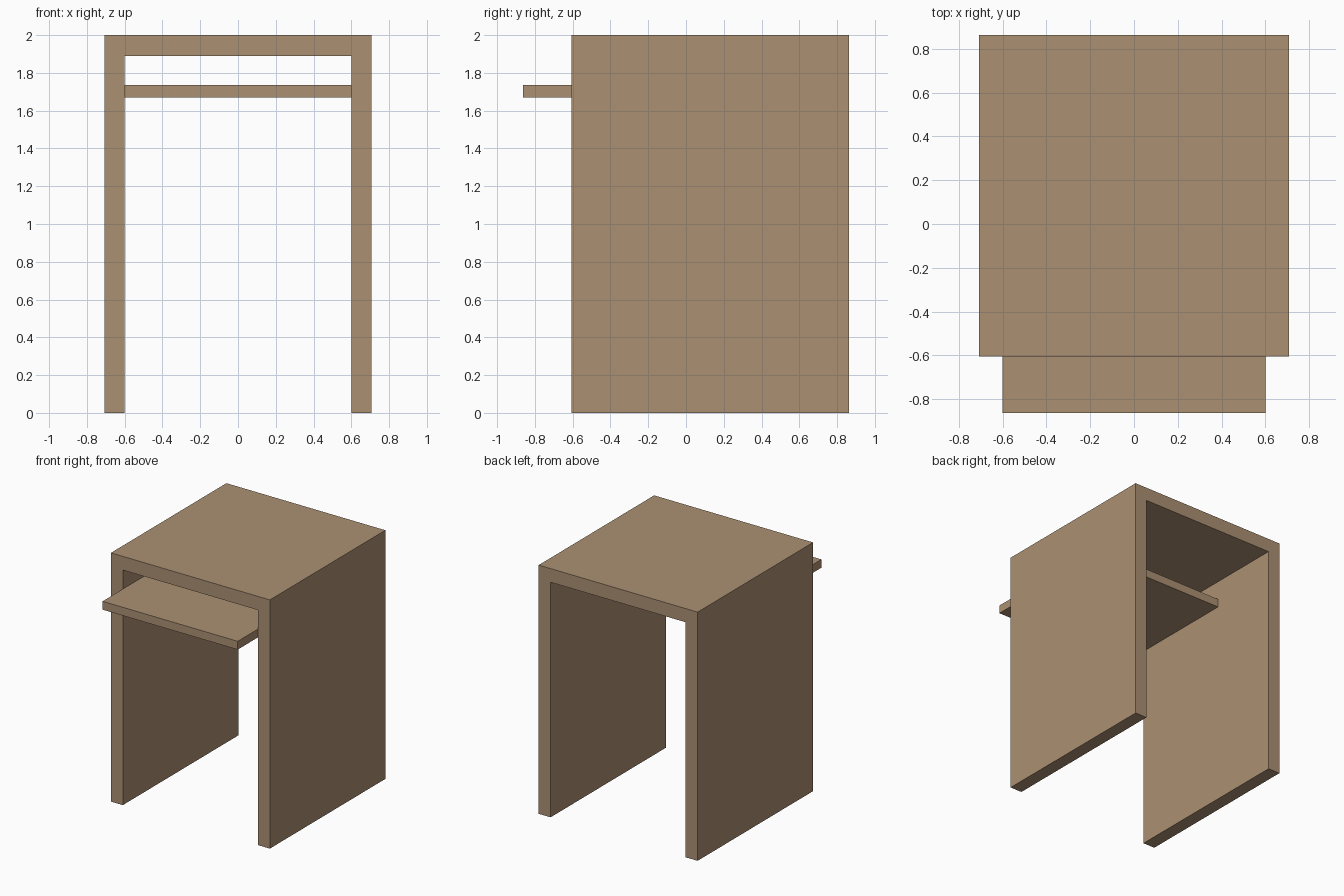
import bpy
import bmesh

if "Cube" in bpy.data.objects:
    bpy.data.objects.remove(bpy.data.objects["Cube"])


def extruded(name, profile, y0, y1, material):
    """Extrude an x-z profile from y0 to y1."""
    bm = bmesh.new()
    face = bm.faces.new([bm.verts.new((x, y0, z)) for x, z in profile])
    ext = bmesh.ops.extrude_face_region(bm, geom=[face])
    verts = [v for v in ext["geom"] if isinstance(v, bmesh.types.BMVert)]
    bmesh.ops.translate(bm, verts=verts, vec=(0, y1 - y0, 0))
    bmesh.ops.recalc_face_normals(bm, faces=bm.faces)
    mesh = bpy.data.meshes.new(name)
    bm.to_mesh(mesh)
    bm.free()
    mesh.materials.append(material)
    obj = bpy.data.objects.new(name, mesh)
    bpy.context.collection.objects.link(obj)
    return obj


wood = bpy.data.materials.new("light brown wood")
wood.diffuse_color = (0.41, 0.28, 0.17, 1)
wood.use_nodes = True
wood.node_tree.nodes["Principled BSDF"].inputs["Base Color"].default_value = wood.diffuse_color

# Desk frame: top and two side panels as one upside-down U
half, inner, under = 0.707, 0.601, 1.89
right = [(half, 2), (half, 0), (inner, 0), (inner, under)]
left = [(-x, z) for x, z in reversed(right)]
extruded("desk_frame", right + left, -0.605, 0.862, wood)

# Pull-out tray between the side panels
tray = [(-inner, 1.67), (inner, 1.67), (inner, 1.737), (-inner, 1.737)]
extruded("pull_out_tray", tray, -0.862, 0.27, wood)
